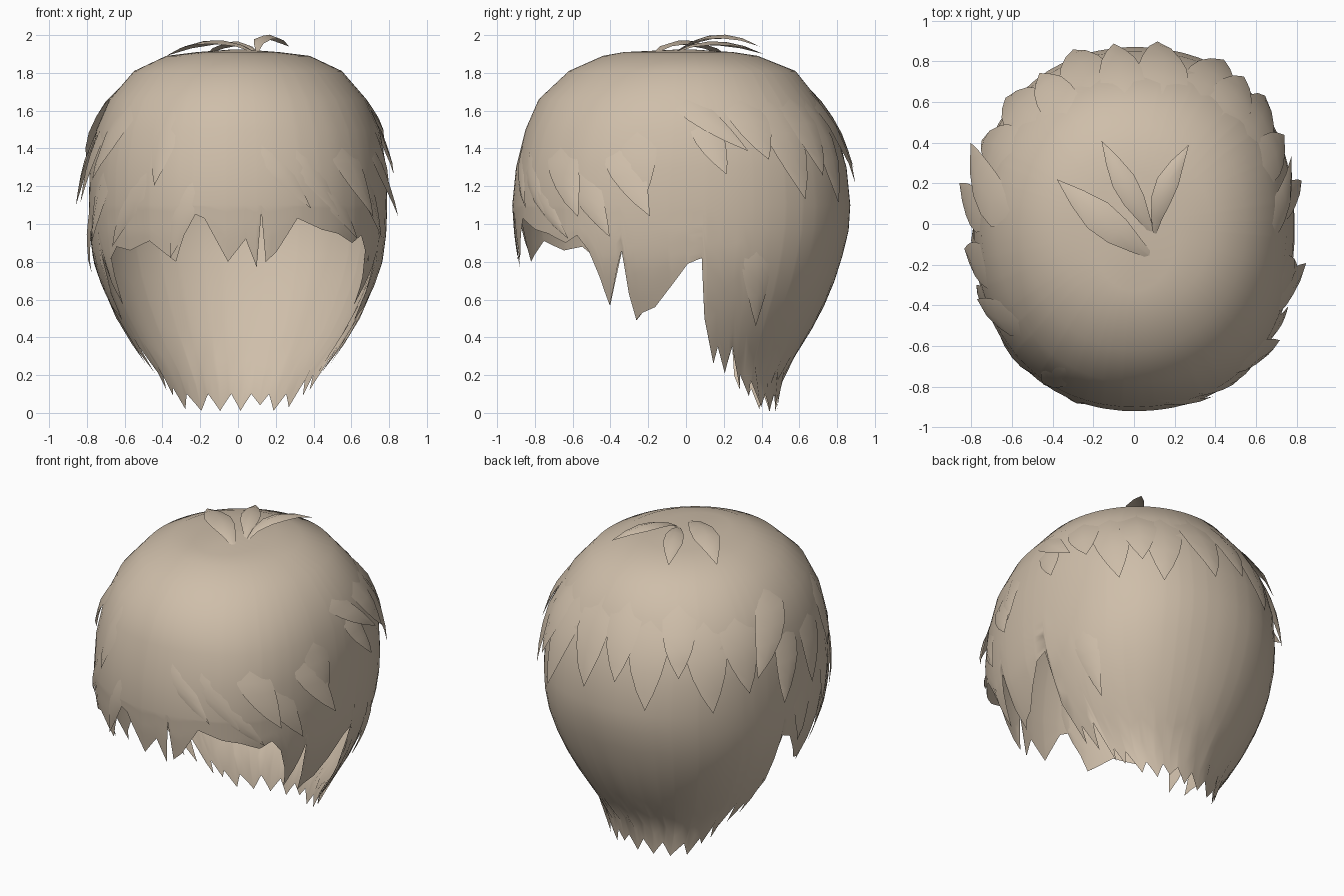
import bpy, bmesh, math
from mathutils import Vector

hair = bpy.data.materials.new("sandy_hair")
hair.diffuse_color = (0.62, 0.515, 0.40, 1)

# Head sections: height, half width, front y, middle y, back y, diagonal bulge
SECTIONS = [
    (1.925, 0.02, -0.02, 0.0, 0.02, 0), (1.91, 0.22, -0.33, 0.0, 0.25, 0),
    (1.89, 0.38, -0.44, 0.0, 0.38, 0), (1.81, 0.55, -0.62, 0.0, 0.58, 0.2),
    (1.66, 0.68, -0.78, 0.0, 0.70, 0.5), (1.50, 0.75, -0.85, 0.0, 0.79, 0.9),
    (1.30, 0.785, -0.90, -0.01, 0.85, 1), (1.10, 0.79, -0.92, -0.02, 0.87, 1),
    (0.95, 0.785, -0.91, -0.02, 0.86, 1), (0.80, 0.765, -0.89, -0.02, 0.82, 1),
    (0.65, 0.715, -0.86, -0.01, 0.77, 0.8), (0.50, 0.65, -0.82, 0.0, 0.70, 0.5),
    (0.35, 0.56, -0.60, 0.04, 0.61, 0.2), (0.20, 0.45, -0.35, 0.09, 0.51, 0),
    (0.0, 0.36, -0.02, 0.22, 0.48, 0)]

# Hem of the hair: angle from the front (positive to +x), height
FRINGE = [(-59, 0.82), (-54, 0.88), (-46, 0.86), (-36, 0.91), (-25, 0.80), (-18, 1.06),
          (-13, 1.03), (-4, 0.80), (3, 0.92), (7.5, 0.77), (9, 1.06), (11, 0.80),
          (15, 0.85), (23, 1.03), (33, 0.97), (40, 0.95), (48, 0.90), (53, 0.94), (57, 0.86)]
SIDE = [(60, 0.72), (62, 0.57), (65, 0.68), (69, 0.86), (70, 0.63), (71, 0.49), (74, 0.53),
        (79, 0.56), (86, 0.68), (92, 0.79), (97, 0.82), (98, 0.50), (99, 0.26), (103, 0.35),
        (106, 0.21), (111, 0.35), (114, 0.12), (118, 0.20), (121, 0.09)]
NAPE = [(126, 0.17), (134, 0.03), (141, 0.10), (149, 0.01), (156, 0.10), (162, 0.04),
        (170, 0.10), (178, 0.01), (185, 0.10), (195, 0.01), (203, 0.10), (212, 0.01),
        (222, 0.10), (229, 0.02), (235, 0.13)]
HEM = FRINGE + SIDE + NAPE + [(360 - a, z) for a, z in reversed(SIDE)]
HEM.append((FRINGE[0][0] + 360, FRINGE[0][1]))


def lerp(a, b, t):
    return a + (b - a) * t


def surface(deg, z, lift=0.0):
    """Point on the head of hair at an angle and height, pushed outwards by lift."""
    z = max(0.0, min(1.925, z))
    for s, n in zip(SECTIONS, SECTIONS[1:]):
        if n[0] <= z <= s[0]:
            t = (s[0] - z) / (s[0] - n[0])
            hx, yf, yc, yb, k = (lerp(s[i], n[i], t) for i in range(1, 6))
            break
    a = math.radians(deg)
    c, s = math.cos(a), math.sin(a)
    f = 1 + k * (0.045 if s > 0 else 0.025) * math.sin(2 * a) ** 2
    p = Vector((hx * s * f, yc - c * f * (yc - yf if c > 0 else yb - yc), z))
    return p + (p - Vector((0, 0, min(z, 0.9)))).normalized() * lift


def hem(deg):
    for (a, z), (b, w) in zip(HEM, HEM[1:]):
        if a <= deg <= b:
            return lerp(z, w, (deg - a) / (b - a))


def build(name, rows, closed=False, angle=50, cap=False):
    """Skin a grid of points into a smooth sheet."""
    bm = bmesh.new()
    grid = [[bm.verts.new(p) for p in row] for row in rows]
    n = len(grid[0])
    for r, q in zip(grid, grid[1:]):
        for i in range(n if closed else n - 1):
            j = (i + 1) % n
            bm.faces.new((r[i], q[i], q[j], r[j]))
    if cap:
        bm.faces.new(grid[0])
    bmesh.ops.remove_doubles(bm, verts=bm.verts, dist=0.0005)
    bmesh.ops.recalc_face_normals(bm, faces=bm.faces)
    me = bpy.data.meshes.new(name)
    bm.to_mesh(me)
    bm.free()
    me.materials.append(hair)
    ob = bpy.data.objects.new(name, me)
    bpy.context.collection.objects.link(ob)
    bpy.ops.object.select_all(action='DESELECT')
    ob.select_set(True)
    bpy.context.view_layer.objects.active = ob
    bpy.ops.object.shade_smooth_by_angle(angle=math.radians(angle))


# Main shell with ragged hem
angles = sorted({a for a, _ in HEM[:-1]} | {-59 + 6 * i for i in range(60)})
rows = [[surface(a, s[0]) for a in angles] for s in SECTIONS[:8]]
for k in range(1, 9):
    rows.append([surface(a, lerp(1.10, hem(a), k / 8)) for a in angles])
build("hair_shell", rows, closed=True, angle=80, cap=True)


def lock(name, a0, z0, a1, z1, width, tip=0.05):
    """Pointed strand growing out of the shell, its tip lifted off."""
    rows = []
    for i, w in enumerate((0.3, 0.75, 1.0, 0.9, 0.68, 0.38, 0.0)):
        t = i / 6
        a, z = lerp(a0, a1, t ** 1.3), lerp(z0, z1, t)
        edge = lerp(-0.012, tip, t ** 1.4)
        ridge = edge + 0.014 * math.sin(math.pi * t)
        rows.append([surface(a + s * w * width / 2, z, edge if s else ridge)
                     for s in (-1, 0, 1)])
    build(name, rows, angle=70)


# Layered locks round the back: root angle, root height, tip angle, tip height, width
BACK = [(113, 1.74, 119, 1.32, 17), (126, 1.82, 132, 1.12, 19), (140, 1.80, 141, 1.24, 18),
        (152, 1.80, 149, 1.10, 19), (167, 1.82, 172, 1.20, 20), (184, 1.82, 187, 1.28, 18),
        (198, 1.80, 201, 1.14, 20), (212, 1.82, 214, 1.34, 17), (224, 1.78, 228, 1.12, 20),
        (240, 1.76, 243, 1.20, 18)]
for i, b in enumerate(BACK):
    lock(f"back_lock_{i}", *b, tip=0.045)

# Locks over the right and left sides
SIDES = [(88, 1.72, 112, 1.36, 15, 0.05), (72, 1.58, 78, 1.14, 13, 0.03),
         (96, 1.60, 104, 1.24, 12, 0.06), (66, 1.45, 80, 1.03, 13, 0.07),
         (42, 1.48, 56, 1.03, 14, 0.05), (52, 1.35, 66, 0.93, 12, 0.03),
         (-94, 1.80, -115, 1.28, 20, 0.10), (-92, 1.55, -103, 1.08, 14, 0.09),
         (-74, 1.60, -84, 1.10, 15, 0.05), (-52, 1.72, -68, 1.22, 15, 0.04),
         (-62, 1.36, -72, 0.90, 13, 0.03), (-85, 1.15, -88, 0.74, 11, 0.03),
         (116, 0.95, 121, 0.46, 11, 0.02)]
for i, s in enumerate(SIDES):
    lock(f"side_lock_{i}", *s)

# Swept fringe strands
SWEPT = [(6, 1.52, 28, 1.08, 12), (20, 1.50, 40, 1.04, 12), (28, 1.34, 50, 0.92, 11),
         (-28, 1.74, -33, 1.20, 13), (-16, 1.34, -27, 0.82, 11), (-34, 1.38, -56, 0.88, 13)]
for i, s in enumerate(SWEPT):
    lock(f"fringe_lock_{i}", *s, tip=0.012)


# Crown tuft: arched leaves from one root
def tuft(name, root, mid, tip, width):
    r, m, t = Vector(root), Vector(mid), Vector(tip)
    side = (t - r).cross(Vector((0, 0, 1))).normalized()
    rows = []
    for i, w in enumerate((0.1, 0.5, 0.9, 1.0, 0.6, 0.0)):
        u = i / 5
        p = r * (1 - u) ** 2 + m * 2 * u * (1 - u) + t * u * u
        rows.append([p + side * s * w * width / 2 - Vector((0, 0, 0.02 * w * abs(s)))
                     for s in (-1, 0, 1)])
    build(name, rows)


tuft("tuft_left", (0.10, -0.17, 1.905), (-0.12, -0.02, 2.05), (-0.38, 0.22, 1.89), 0.16)
tuft("tuft_middle", (0.10, -0.06, 1.91), (-0.02, 0.15, 2.03), (-0.16, 0.41, 1.90), 0.12)
tuft("tuft_right", (0.10, -0.06, 1.91), (0.11, 0.16, 2.08), (0.27, 0.39, 1.94), 0.11)
